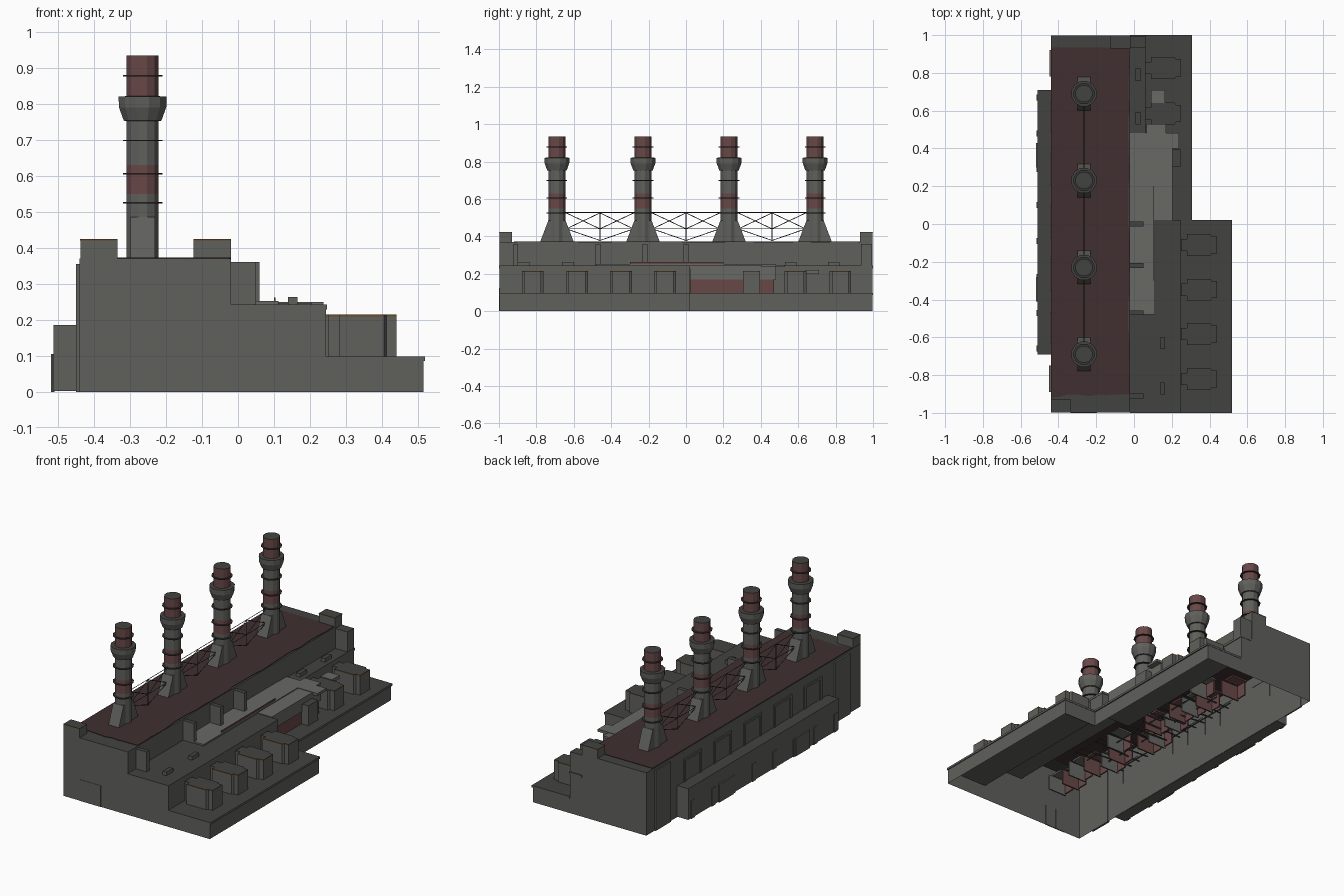
import bpy, bmesh, math, random
from mathutils import Vector, Matrix

if "Cube" in bpy.data.objects:
    bpy.data.objects.remove(bpy.data.objects["Cube"])

random.seed(4)

def mat(name, *c):
    m = bpy.data.materials.new(name)
    m.diffuse_color = (*c, 1)
    m.use_nodes = True
    m.node_tree.nodes["Principled BSDF"].inputs["Base Color"].default_value = m.diffuse_color
    return m

WALL = mat("concrete_grey", 0.115, 0.115, 0.107)
ROOF = mat("dark_roof_grey", 0.055, 0.055, 0.053)
RED = mat("dark_red_roofing", 0.052, 0.028, 0.029)
BAND = mat("faded_red", 0.14, 0.064, 0.064)
LIGHT = mat("pale_concrete", 0.14, 0.14, 0.13)
METAL = mat("dark_metal", 0.035, 0.036, 0.035)
TAN = mat("tan_trim", 0.14, 0.075, 0.02)

def obj(name, verts, faces, mats, rule=None):
    me = bpy.data.meshes.new(name)
    me.from_pydata(verts, [], faces)
    for m in mats:
        me.materials.append(m)
    if rule:
        for p in me.polygons:
            p.material_index = rule(p)
    o = bpy.data.objects.new(name, me)
    bpy.context.collection.objects.link(o)
    return o

def top_rule(p):
    return 1 if p.normal.z > 0.9 else 0

def prism(name, pts, z0, z1, mats, rule=None):
    """Vertical prism from a counter-clockwise plan outline."""
    n = len(pts)
    v = [(x, y, z0) for x, y in pts] + [(x, y, z1) for x, y in pts]
    f = [(i, (i + 1) % n, n + (i + 1) % n, n + i) for i in range(n)]
    f += [tuple(range(n, 2 * n)), tuple(reversed(range(n)))]
    return obj(name, v, f, mats, rule)

def box(name, x0, x1, y0, y1, z0, z1, *mats):
    mats = mats or (WALL,)
    return prism(name, [(x0, y0), (x1, y0), (x1, y1), (x0, y1)], z0, z1, mats,
                 top_rule if len(mats) > 1 else None)

def rod(name, a, b, r=0.002, m=METAL):
    a, b = Vector(a), Vector(b)
    bm = bmesh.new()
    bmesh.ops.create_cone(bm, cap_ends=True, segments=4, radius1=r, radius2=r, depth=(b - a).length)
    q = (b - a).to_track_quat('Z', 'Y').to_matrix().to_4x4()
    bm.transform(Matrix.Translation((a + b) / 2) @ q)
    me = bpy.data.meshes.new(name)
    bm.to_mesh(me)
    bm.free()
    me.materials.append(m)
    bpy.context.collection.objects.link(bpy.data.objects.new(name, me))

def shell(name, y0, y1, xa, xb, cap):
    """Stepped building shell, open underneath and at the inner end."""
    p = [(-.44, 0), (-.44, .37), (-.02, .37), (-.02, .235), (xa, .235), (xa, .09), (xb, .09), (xb, 0)]
    n = len(p)
    v = [(x, y0, z) for x, z in p] + [(x, y1, z) for x, z in p]
    f = [(i, i + 1, n + i + 1, n + i) for i in range(n - 1)]
    f.append(tuple(reversed(range(n))) if cap < 0 else tuple(range(n, 2 * n)))
    return obj(name, v, f, (WALL, ROOF), top_rule)

# Stepped main building, rear half narrower than the front half
shell("front_building", -.998, .02, .245, .515, -1)
shell("rear_building", .02, .998, .058, .30, 1)
box("step_wall_low", .30, .515, .015, .02, 0, .09)
box("step_wall_high", .058, .245, .015, .02, .09, .235)

# Cornice slabs over the lower tiers
box("front_upper_cornice", -.02, .247, -1, .022, .229, .243, WALL, ROOF)
box("rear_upper_cornice", -.02, .062, .022, 1, .229, .243, WALL, ROOF)
box("front_lower_cornice", .245, .52, -1, .022, .086, .098, WALL, ROOF)
box("rear_lower_cornice", .058, .307, .022, 1, .086, .098, WALL, ROOF)

# Ragged red roofing sheet on the hall
edge = [(-.02 - random.random() * .014, -.9 + i * .0605) for i in range(31)]
left = [(-.437, .935), (-.437, -.92)]
bottom = [(-.43 + i * .04, -.915 + random.random() * .014) for i in range(1, 10)]
prism("red_roof", edge + [(-.03, .935)] + left + bottom, .368, .373, (RED,))

# Corner turrets
for nm, x0, x1, y0, y1 in (("front_turret", -.438, -.335, -.998, -.93), ("rear_turret", -.123, -.02, .93, .998)):
    box(nm, x0, x1, y0, y1, .37, .42)
    box(nm + "_trim", x0 - .001, x1 + .001, y0 - .001, y1 + .001, .42, .424, TAN, ROOF)

# Upright fins against the tall hall wall
for y in (-.91, -.47, -.22, 0):
    box("hall_fin", -.02, .05, y - .013, y + .013, .24, .36, WALL, ROOF)
box("hall_fin", -.02, .06, .935, .995, .24, .36, WALL, ROOF)

# Roof blocks on the lowest tier
def tier_block(x, y):
    half = [(0, .032), (.03, .032), (.03, .058), (.155, .058), (.163, .045), (.19, .045)]
    pts = [(x + a, y - b) for a, b in half] + [(x + a, y + b) for a, b in reversed(half)]
    prism("tier_block", pts, .095, .209, (WALL,))
    prism("tier_block_trim", pts, .209, .215, (TAN, ROOF), top_rule)

for y in (-.82, -.582, -.348, -.112):
    tier_block(.25, y)
for y in (.585, .825):
    tier_block(.06, y)
for x, y in ((.152, -.87), (.152, -.63), (.022, .56), (.022, .79)):
    box("roof_vent", x - .013, x + .013, y - .032, y + .032, .24, .263, WALL, ROOF)

# Damaged central room with pale slabs on top
box("room_lower_wall", .05, .2, .022, .47, .098, .17, BAND)
box("room_upper_wall", .05, .205, .022, .48, .17, .247, LIGHT)
box("room_end_slab", -.02, .238, .4, .482, .235, .25, LIGHT)
box("pale_slab", -.02, .112, -.48, .4, .24, .252, LIGHT)
box("slab_red_edge", .1, .104, -.3, .2, .25, .262, BAND)
box("dark_room_block", .2, .245, .305, .395, .098, .215, WALL, ROOF)
box("rubble_slab", .065, .17, .48, .53, .235, .247, LIGHT)
box("rubble_slab", .09, .165, .64, .71, .2, .22, LIGHT)

# Front doors
for x in (-.335, -.264):
    box("front_door", x, x + .069, -1, -.994, 0, .125)

# Low annex along the left side with pilasters
box("annex", -.512, -.438, -.69, .71, .002, .185, WALL, ROOF)
for i in range(8):
    y = -.66 + i * .19
    box("annex_pilaster", -.516, -.51, y - .016, y + .016, 0, .105)
for y in (-.345, .365):
    box("annex_plinth", -.52, -.51, y - .065, y + .065, 0, .105)

# Framed window bays on the left hall wall
def bay(y, z0, z1, w):
    for s in (-1, 1):
        box("bay_jamb", -.446, -.438, y + s * w - .008, y + s * w + .008, z0, z1)
    box("bay_lintel", -.446, -.438, y - w - .008, y + w + .008, z1, z1 + .014)

for i in range(5):
    bay(-.55 + i * .28, .185, .305, .075)
box("left_end_bay", -.45, -.438, -.89, -.75, 0, .355)
box("left_end_bay", -.447, -.438, .78, .92, 0, .355)

# Chimneys
CX, YS = -.265, (-.69, -.23, .23, .69)

def lathe(name, y, prof, mats, rule, n=12):
    v = [(CX + r * math.cos((k + .5) * 2 * math.pi / n), y + r * math.sin((k + .5) * 2 * math.pi / n), z)
         for r, z in prof for k in range(n)]
    f = [(j * n + k, j * n + (k + 1) % n, (j + 1) * n + (k + 1) % n, (j + 1) * n + k)
         for j in range(len(prof) - 1) for k in range(n)]
    f += [tuple(reversed(range(n))), tuple(range(len(v) - n, len(v)))]
    return obj(name, v, f, mats, rule)

def stack_rule(p):
    z = p.center.z
    if p.normal.z > .9:
        return 2
    return 1 if z > .822 or .55 < z < .63 else 0

for y in YS:
    lathe("chimney", y, [(.046, .37), (.046, .55), (.046, .63), (.046, .752), (.054, .753), (.068, .79),
                         (.069, .82), (.046, .821), (.046, .934)], (WALL, BAND, ROOF), stack_rule)
    for z in (.525, .605, .698, .878):
        lathe("chimney_ring", y, [(.057, z - .002), (.057, z + .002)], (METAL,), None)
    # sloping wedge foot
    w = [(-.09, .37), (.09, .37), (.046, .485), (-.046, .485)]
    obj("chimney_foot", [(CX + s * .034, y + a, z) for s in (-1, 1) for a, z in w],
        [(3, 2, 1, 0), (4, 5, 6, 7), (0, 1, 5, 4), (1, 2, 6, 5), (2, 3, 7, 6), (3, 0, 4, 7)], (WALL,))

# Lattice bracing between chimneys
for a, b in zip(YS, YS[1:]):
    m = (a + b) / 2
    rod("brace_post", (CX, m, .375), (CX, m, .53))
    for z in (.44, .527):
        rod("brace_rail", (CX, a, z), (CX, b, z))
    for y in (a + .05, b - .05):
        rod("brace_diagonal", (CX, y, .525), (CX, m, .44))
        rod("brace_diagonal", (CX, y, .44), (CX, m, .525))
        rod("brace_diagonal", (CX, y, .44), (CX, m, .378))

# Broken interior rooms and girders seen from the open underside
for i in range(16):
    y = -.82 + i * .095
    x = random.uniform(-.28, -.1)
    m = BAND if i % 2 else LIGHT
    box("inner_partition", x, x + .12, y, y + .008, .1, .19, m)
    box("inner_floor", x, x + .1, y + .01, y + .08, .19, .2, m)
    box("inner_side_wall", x, x + .008, y, y + .07, .11, .19, BAND)
for i in range(14):
    y = -.45 + i * .07
    rod("inner_girder", (-.3, y, .14), (.03, y + random.uniform(-.05, .05), .14), .005)
for x in (-.28, -.18, -.08, .02):
    rod("inner_beam", (x, -.5, .15), (x, .5, .15), .005)
